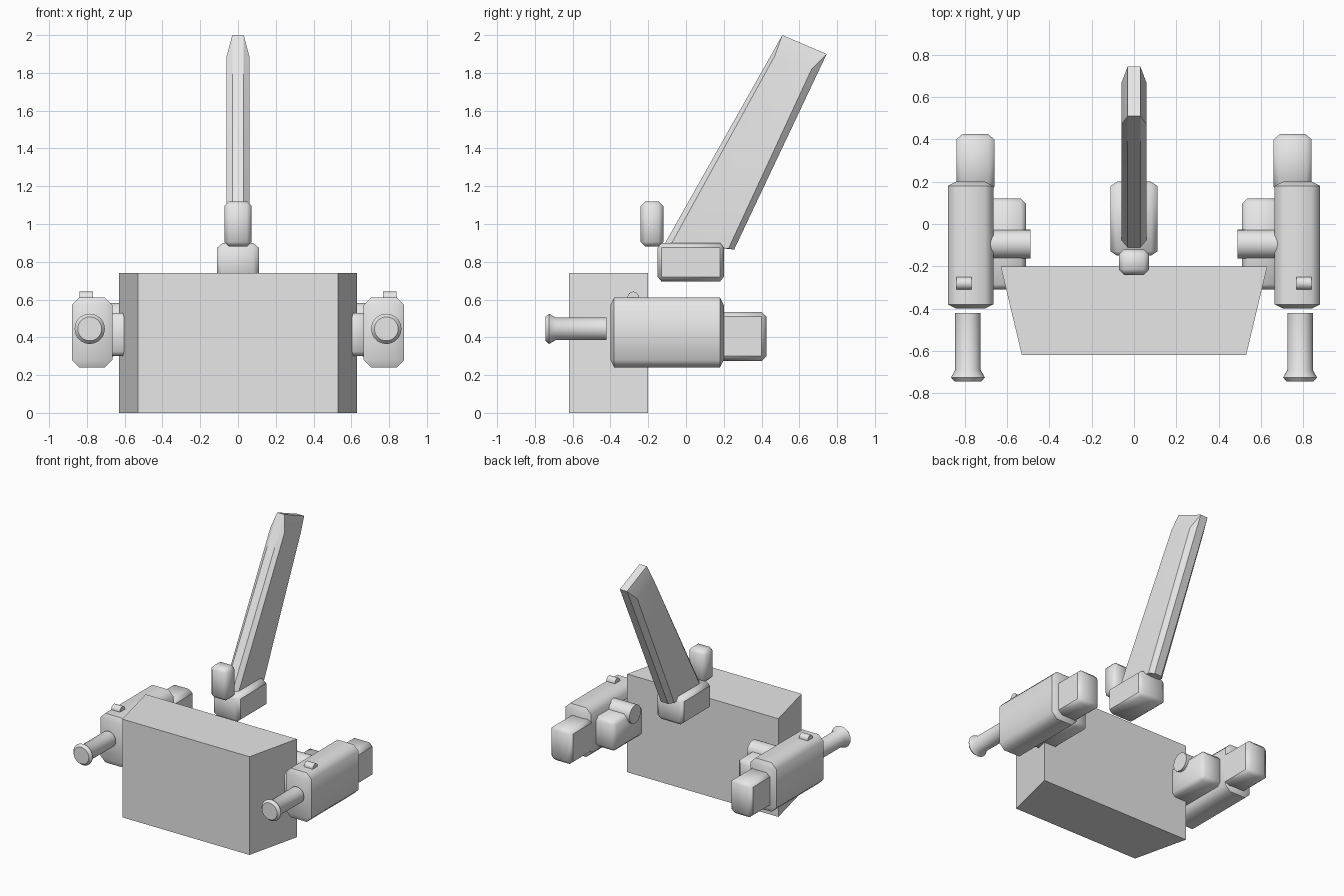
import bpy, bmesh, math
from mathutils import Matrix, Vector

default = bpy.data.objects.get("Cube")
if default:
    bpy.data.objects.remove(default, do_unlink=True)

grey = bpy.data.materials.new("light grey")
grey.use_nodes = True
grey.diffuse_color = (0.8, 0.8, 0.8, 1)
grey.node_tree.nodes["Principled BSDF"].inputs["Base Color"].default_value = (0.8, 0.8, 0.8, 1)


def finish(name, bm, angle=None):
    """Turn a bmesh into a named, coloured object."""
    bmesh.ops.recalc_face_normals(bm, faces=bm.faces)
    mesh = bpy.data.meshes.new(name)
    bm.to_mesh(mesh)
    bm.free()
    mesh.materials.append(grey)
    obj = bpy.data.objects.new(name, mesh)
    bpy.context.collection.objects.link(obj)
    if angle:
        bpy.ops.object.select_all(action='DESELECT')
        obj.select_set(True)
        bpy.context.view_layer.objects.active = obj
        bpy.ops.object.shade_smooth_by_angle(angle=math.radians(angle))
    return obj


def hull(name, points, angle=None):
    """Convex solid around the points, with flat areas merged."""
    bm = bmesh.new()
    for p in points:
        bm.verts.new(p)
    bmesh.ops.convex_hull(bm, input=bm.verts)
    bmesh.ops.dissolve_limit(bm, angle_limit=0.02, verts=bm.verts, edges=bm.edges)
    return finish(name, bm, angle)


def chamfer_box(name, low, high, cut):
    """Box with chamfered edges; cut is the chamfer along each axis."""
    low, high, cut = Vector(low), Vector(high), Vector(cut)
    centre, half = (low + high) / 2, (high - low) / 2
    points = []
    for sx in (-1, 1):
        for sy in (-1, 1):
            for sz in (-1, 1):
                sign = Vector((sx, sy, sz))
                for full in range(3):
                    size = half - cut
                    size[full] = half[full]
                    points.append(centre + sign * size)
    return hull(name, points, 50)


def lathe(name, profile, centre, axis, sides=32):
    """Closed solid of revolution; profile holds (distance along axis, radius)."""
    bm = bmesh.new()
    rings = []
    for along, radius in profile:
        ring = []
        for i in range(sides):
            a = math.tau * i / sides
            c, s = radius * math.cos(a), radius * math.sin(a)
            offset = (along, c, s) if axis == 'X' else (c, along, s)
            ring.append(bm.verts.new(Vector(centre) + Vector(offset)))
        rings.append(ring)
    for a, b in zip(rings, rings[1:]):
        for i in range(sides):
            j = (i + 1) % sides
            bm.faces.new((a[i], a[j], b[j], b[i]))
    bm.faces.new(rings[0])
    bm.faces.new(rings[-1])
    return finish(name, bm, 35)


def mirror_copy(obj):
    """Right-hand twin of a left-hand part."""
    bm = bmesh.new()
    bm.from_mesh(obj.data)
    bm.transform(Matrix.Scale(-1, 4, (1, 0, 0)))
    finish(obj.name.replace("left", "right"), bm, 50)


# Main block, wider at the back
hull("main_block", [(s * w, y, z) for s in (-1, 1) for z in (0, 0.74)
                    for w, y in ((0.53, -0.62), (0.63, -0.2))])

# Leaning fin: broad side panels inside a narrower outline
outline = [(-0.11, 0.9), (0.51, 2.0), (0.745, 1.9), (0.255, 0.865)]
panel = [(-0.075, 0.9), (0.47, 1.89), (0.665, 1.82), (0.225, 0.87)]
hull("fin", [(s * w, y, z) for s in (-1, 1)
             for w, shape in ((0.03, outline), (0.06, panel)) for y, z in shape], 30)
chamfer_box("fin_base", (-0.11, -0.15, 0.695), (0.11, 0.2, 0.9), (0.03, 0.02, 0.025))
chamfer_box("fin_front_block", (-0.072, -0.24, 0.88), (0.072, -0.12, 1.12), (0.025, 0.025, 0.025))

# Side pods, built on the left and mirrored
left_parts = [
    chamfer_box("left_pod", (0.665, -0.4, 0.24), (0.88, 0.2, 0.61), (0.04, 0.02, 0.04)),
    chamfer_box("left_pod_rear", (0.66, 0.15, 0.275), (0.84, 0.425, 0.535), (0.03, 0.025, 0.025)),
    chamfer_box("left_inner_block", (0.51, -0.31, 0.3), (0.7, 0.12, 0.53), (0.025, 0.025, 0.025)),
    lathe("left_inner_tube", [(0.49, 0.068), (0.7, 0.068)], (0, -0.095, 0.515), 'X'),
    lathe("left_barrel", [(-0.42, 0.06), (-0.69, 0.06), (-0.725, 0.08), (-0.745, 0.063)],
          (0.785, 0, 0.445), 'Y'),
    lathe("left_sight", [(0.768, 0.03), (0.84, 0.03)], (0, -0.28, 0.612), 'X', 16),
]
for part in left_parts:
    mirror_copy(part)
